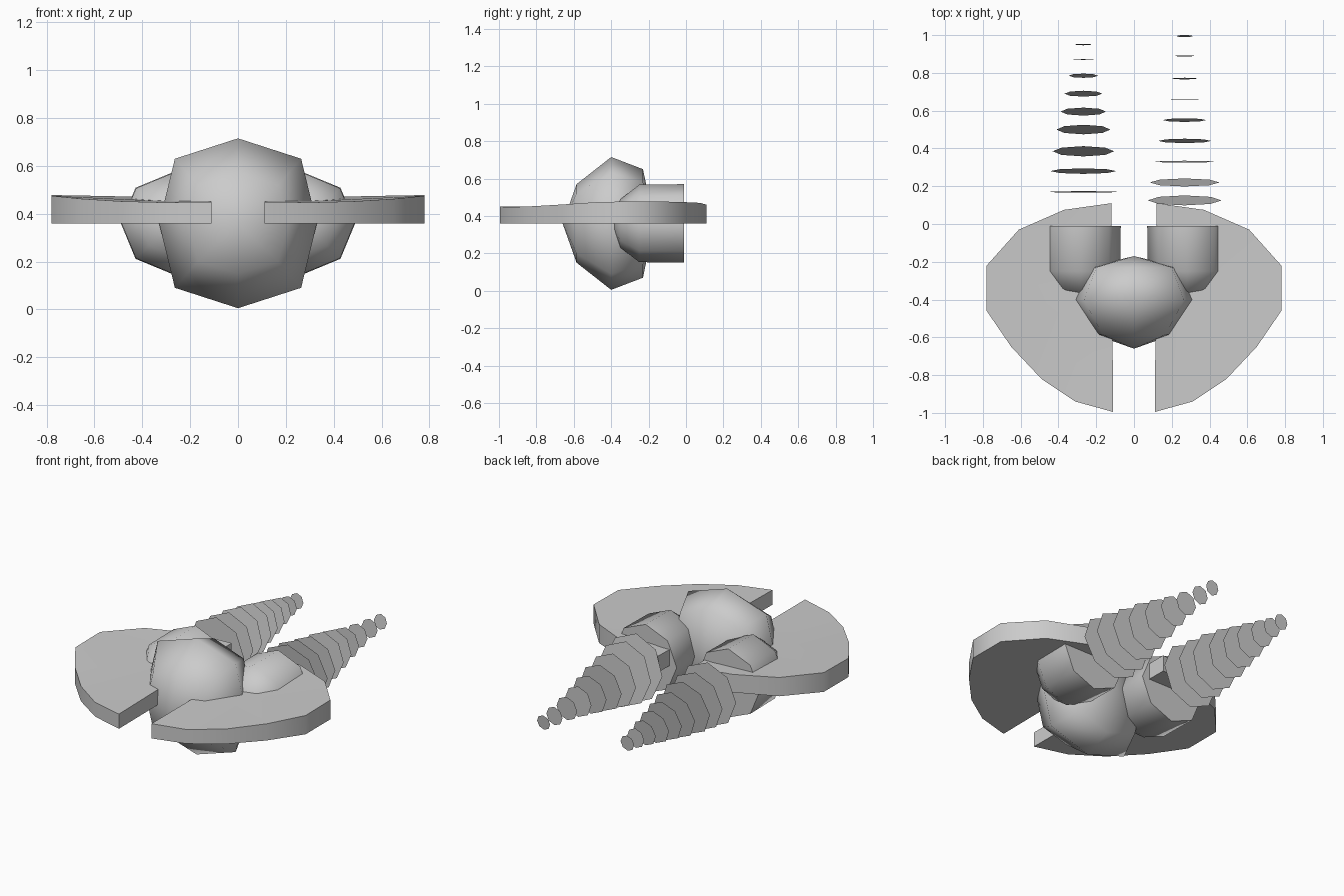
import bpy, bmesh, math
from mathutils import Matrix, Vector

if "Cube" in bpy.data.objects:
    bpy.data.objects.remove(bpy.data.objects["Cube"])

MID = 0.36  # height of the centre line


def finish(name, bm, smooth=None):
    bmesh.ops.recalc_face_normals(bm, faces=bm.faces)
    me = bpy.data.meshes.new(name)
    bm.to_mesh(me)
    bm.free()
    ob = bpy.data.objects.new(name, me)
    bpy.context.collection.objects.link(ob)
    if smooth:
        bpy.ops.object.select_all(action='DESELECT')
        ob.select_set(True)
        bpy.context.view_layer.objects.active = ob
        bpy.ops.object.shade_smooth_by_angle(angle=math.radians(smooth))
    return ob


def loft(name, cx, rings, nose, tail=None, corner=(0.707, 0.707)):
    """Eight-sided loft along y; rings are (y, x radius, z radius)."""
    bm = bmesh.new()
    a, b = corner
    shape = [(0, 1), (a, b), (1, 0), (a, -b), (0, -1), (-a, -b), (-1, 0), (-a, b)]
    loops = [[bm.verts.new((cx + u * rx, y, MID + v * rz)) for u, v in shape]
             for y, rx, rz in rings]
    for p, q in zip(loops, loops[1:]):
        for i in range(8):
            j = (i + 1) % 8
            bm.faces.new((p[i], p[j], q[j], q[i]))
    for loop, y in ((loops[0], nose), (loops[-1], tail)):
        if y is None:
            bm.faces.new(loop)
        else:
            tip = bm.verts.new((cx, y, MID))
            for i in range(8):
                bm.faces.new((loop[i], loop[(i + 1) % 8], tip))
    return finish(name, bm, 62)


# Central body
loft("body", 0, [(-0.585, 0.21, 0.21), (-0.4, 0.33, 0.355), (-0.23, 0.25, 0.29)],
     -0.66, -0.17, (0.8, 0.76))

# Wing outline from back inner corner round to front inner corner
outline = [(0.12, 0.11), (0.37, 0.075), (0.61, -0.03), (0.78, -0.22), (0.78, -0.46),
           (0.65, -0.65), (0.49, -0.82), (0.31, -0.94), (0.11, -0.995)]
rim_top = [0.46, 0.47, 0.475, 0.478, 0.475, 0.462, 0.452, 0.447, 0.45]

# Trailing discs: (y, radius, tilt as y shift per unit of height)
right_discs = [(0.125, 0.195, -0.13), (0.22, 0.185, -0.11), (0.33, 0.16, -0.03),
               (0.44, 0.14, 0.08), (0.55, 0.115, 0.08), (0.66, 0.09, 0.01),
               (0.77, 0.07, 0.06), (0.89, 0.055, 0.05), (0.995, 0.044, 0.12)]
left_discs = [(0.17, 0.19, 0.02), (0.28, 0.175, 0.08), (0.385, 0.163, 0.16),
              (0.5, 0.143, 0.17), (0.595, 0.12, 0.17), (0.69, 0.1, 0.15),
              (0.785, 0.077, 0.14), (0.87, 0.058, 0.04), (0.95, 0.046, 0.08)]

for side, s, discs in (("right", 1, right_discs), ("left", -1, left_discs)):
    # Engine pod
    loft(side + "_pod", s * 0.28,
         [(-0.35, 0.13, 0.13), (-0.25, 0.207, 0.207), (-0.01, 0.21, 0.21)], -0.4)

    # Wing slab with a gently rising top
    bm = bmesh.new()
    low = [bm.verts.new((s * x, y, MID)) for x, y in outline]
    top = [bm.verts.new((s * x, y, z)) for (x, y), z in zip(outline, rim_top)]
    n = len(outline)
    for i in range(n):
        j = (i + 1) % n
        bm.faces.new((low[i], low[j], top[j], top[i]))
    hub = bm.verts.new((s * 0.3, -0.4, 0.452))
    for i in range(n):
        bm.faces.new((top[i], top[(i + 1) % n], hub))
    bm.faces.new(low)
    finish(side + "_wing", bm, 60)

    # Exhaust discs
    for k, (y, r, tilt) in enumerate(discs):
        bm = bmesh.new()
        ring = []
        for i in range(8):
            a = math.tau * i / 8
            dz = r * 1.04 * math.sin(a)
            ring.append(bm.verts.new((s * 0.268 + r * math.cos(a), y + tilt * dz, MID - 0.004 + dz)))
        bm.faces.new(ring)
        finish(f"{side}_exhaust_disc_{k + 1}", bm)
